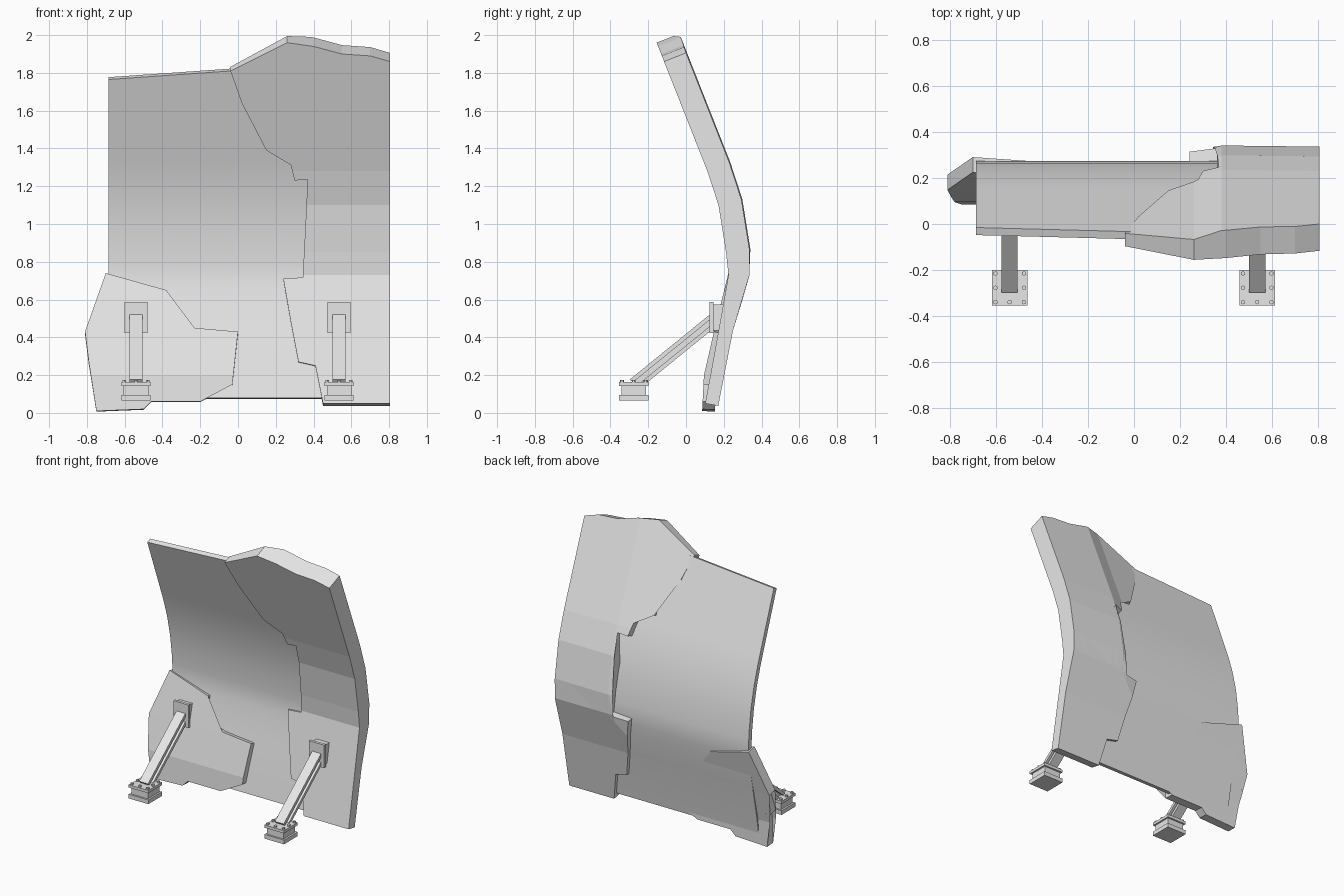
import bpy, bmesh, math
from mathutils import Matrix, Vector

cube = bpy.data.objects.get("Cube")
if cube:
    bpy.data.objects.remove(cube, do_unlink=True)

grey = bpy.data.materials.new("plain grey metal")
grey.use_nodes = True
grey.diffuse_color = (0.8, 0.8, 0.8, 1)
grey.node_tree.nodes["Principled BSDF"].inputs["Base Color"].default_value = (0.8, 0.8, 0.8, 1)


def curve(points):
    """Piecewise linear function, continued in a straight line past its ends."""
    def value(t):
        i = 0
        while i < len(points) - 2 and t > points[i + 1][0]:
            i += 1
        (a, u), (b, v) = points[i], points[i + 1]
        return u + (v - u) * (t - a) / (b - a)
    return value


def finish(name, bm, smooth=False):
    bmesh.ops.recalc_face_normals(bm, faces=bm.faces)
    mesh = bpy.data.meshes.new(name)
    bm.to_mesh(mesh)
    bm.free()
    mesh.materials.append(grey)
    obj = bpy.data.objects.new(name, mesh)
    bpy.context.collection.objects.link(obj)
    if smooth:
        bpy.ops.object.select_all(action='DESELECT')
        obj.select_set(True)
        bpy.context.view_layer.objects.active = obj
        bpy.ops.object.shade_smooth_by_angle(angle=math.radians(30))
    return obj


def bent_plate(name, outline, front, thickness, z_cuts, x_cuts=(), smooth=False):
    """Plate with an x-z outline, bent along a front profile and thickened backwards."""
    bm = bmesh.new()
    bm.faces.new([bm.verts.new((x, 0, z)) for x, z in outline])
    bmesh.ops.triangulate(bm, faces=bm.faces[:])
    cuts = [((0, 0, z), (0, 0, 1)) for z in z_cuts] + [((x, 0, 0), (1, 0, 0)) for x in x_cuts]
    for point, normal in cuts:
        bmesh.ops.bisect_plane(bm, geom=bm.verts[:] + bm.edges[:] + bm.faces[:],
                               dist=1e-5, plane_co=point, plane_no=normal)
    bmesh.ops.triangulate(bm, faces=bm.faces[:])
    faces = bm.faces[:]
    rim = [e for e in bm.edges if e.is_boundary]
    back = {}
    for v in bm.verts[:]:
        x, _, z = v.co
        slope = (front(z + 0.05) - front(z - 0.05)) / 0.1
        v.co.y = front(z)
        back[v] = bm.verts.new(v.co + thickness(x, z) * Vector((0, 1, -slope)).normalized())
    for f in faces:
        bm.faces.new([back[v] for v in reversed(f.verts)])
    for e in rim:
        a, b = e.verts
        bm.faces.new((a, b, back[b], back[a]))
    return finish(name, bm, smooth)


def add_box(bm, centre, size, turn=Matrix()):
    matrix = Matrix.Translation(centre) @ turn @ Matrix.Diagonal((*size, 1))
    bmesh.ops.create_cube(bm, size=1, matrix=matrix)


# Thin curved sheet
sheet_front = curve([(0.08, 0.12), (0.25, 0.15), (0.45, 0.19), (0.6, 0.222), (0.73, 0.238),
                     (0.85, 0.23), (1.0, 0.21), (1.15, 0.176), (1.28, 0.135), (1.4, 0.09),
                     (1.77, -0.05)])
bent_plate("curved_sheet",
           [(-0.685, 0.08), (0.5, 0.08), (0.5, 1.82), (-0.04, 1.81), (-0.685, 1.765)],
           sheet_front, lambda x, z: 0.035,
           [0.25, 0.45, 0.6, 0.67, 0.73, 0.79, 0.85, 0.92, 1.0, 1.07, 1.15, 1.22, 1.28, 1.34, 1.4],
           smooth=True)

# Thick jagged slab along one side
slab_front = curve([(0.04, 0.1), (0.45, 0.175), (0.73, 0.225), (0.85, 0.212),
                    (1.1, 0.172), (1.28, 0.113), (1.87, -0.12)])
slab_by_x = curve([(-0.04, 0.06), (0.26, 0.095), (0.38, 0.13), (0.8, 0.125)])
slab_by_z = curve([(0.04, 0.07), (0.45, 0.075), (0.73, 0.11), (0.85, 0.14), (1.9, 0.14)])
bent_plate("jagged_slab",
           [(-0.04, 1.81), (0.02, 1.64), (0.16, 1.67), (0.15, 1.39), (0.26, 1.39), (0.3, 1.23),
            (0.4, 1.24), (0.36, 1.05), (0.38, 0.72), (0.24, 0.71), (0.28, 0.48), (0.32, 0.27),
            (0.41, 0.25), (0.45, 0.05), (0.805, 0.05), (0.805, 1.86), (0.7, 1.89), (0.55, 1.9),
            (0.4, 1.94), (0.26, 1.96)],
           slab_front, lambda x, z: min(slab_by_x(x), slab_by_z(z)),
           [0.45, 0.73, 0.85, 1.1, 1.28], [0.26, 0.38])

# Jagged patch over the lower corner
patch_front = curve([(0.0, 0.085), (0.2, 0.095), (0.43, 0.148), (0.73, 0.222)])
bent_plate("corner_patch",
           [(-0.7, 0.74), (-0.38, 0.65), (-0.39, 0.53), (-0.33, 0.52), (-0.33, 0.48),
            (-0.23, 0.45), (0.0, 0.43), (-0.03, 0.15), (-0.2, 0.17), (-0.2, 0.06),
            (-0.46, 0.06), (-0.5, 0.02), (-0.75, 0.01), (-0.75, 0.27), (-0.79, 0.27),
            (-0.77, 0.4), (-0.81, 0.43)],
           patch_front, lambda x, z: 0.068, [0.2, 0.43])

# Support struts with feet, bolts and wall brackets
for side, x in (("right", -0.54), ("left", 0.535)):
    # Sloping I-beam
    low, high = Vector((x, -0.275, 0.15)), Vector((x, 0.15, 0.495))
    span = high - low
    turn = Matrix.Rotation(math.atan2(span.z, span.y), 4, 'X')
    up = turn.to_3x3() @ Vector((0, 0, 1))
    mid = (low + high) / 2
    bm = bmesh.new()
    add_box(bm, mid, (0.035, span.length, 0.06), turn)
    for s in (-1, 1):
        add_box(bm, mid + up * 0.024 * s, (0.07, span.length, 0.022), turn)
    finish(side + "_strut", bm)

    # Wall bracket
    bm = bmesh.new()
    add_box(bm, (x, 0.135, 0.505), (0.12, 0.02, 0.165))
    add_box(bm, (x, 0.175, 0.505), (0.1, 0.06, 0.14))
    finish(side + "_bracket", bm)

    # Foot with a narrow waist
    bm = bmesh.new()
    for z, width, height in ((0.08, 0.155, 0.03), (0.12, 0.13, 0.05), (0.153, 0.155, 0.02)):
        add_box(bm, (x, -0.277, z), (width, width, height))
    finish(side + "_foot", bm)

    # Bolts around the foot
    bm = bmesh.new()
    for i in (-1, 0, 1):
        for j in (-1, 0, 1):
            if i or j == -1:
                place = Matrix.Translation((x + i * 0.062, -0.277 + j * 0.062, 0.168))
                bmesh.ops.create_cone(bm, cap_ends=True, segments=6, radius1=0.01,
                                      radius2=0.01, depth=0.014, matrix=place)
    finish(side + "_foot_bolts", bm)
